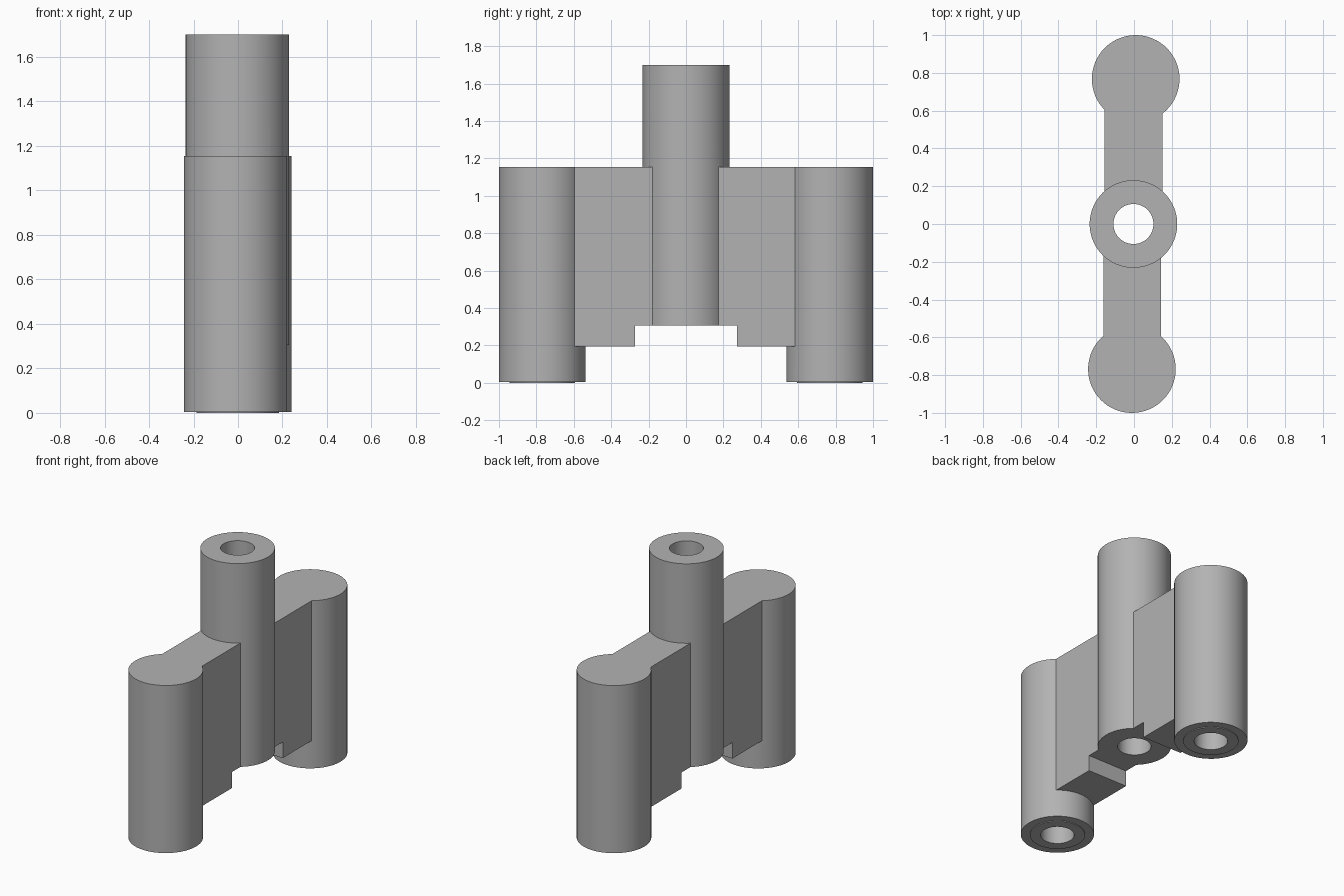
import bpy, bmesh, math
from mathutils import Vector

if "Cube" in bpy.data.objects:
    bpy.data.objects.remove(bpy.data.objects["Cube"], do_unlink=True)

grey = bpy.data.materials.new("plain_grey")
grey.use_nodes = True
colour = (0.45, 0.45, 0.45, 1)
grey.diffuse_color = colour
grey.node_tree.nodes["Principled BSDF"].inputs["Base Color"].default_value = colour

R, HOLE, TOP, ARCH = 0.232, 0.106, 1.155, 0.305


def finish(name, bm, location):
    bmesh.ops.remove_doubles(bm, verts=bm.verts, dist=1e-5)
    bmesh.ops.recalc_face_normals(bm, faces=bm.faces)
    mesh = bpy.data.meshes.new(name)
    bm.to_mesh(mesh)
    bm.free()
    mesh.materials.append(grey)
    obj = bpy.data.objects.new(name, mesh)
    obj.location = location
    bpy.context.collection.objects.link(obj)
    return obj


def lathe(name, profile, location, closed=False):
    """Turn an (r, z) profile around the vertical axis."""
    bm = bmesh.new()
    verts = [bm.verts.new((r, 0, z)) for r, z in profile]
    pairs = list(zip(verts, verts[1:]))
    if closed:
        pairs.append((verts[-1], verts[0]))
    edges = [bm.edges.new(p) for p in pairs]
    bmesh.ops.spin(bm, geom=verts + edges, cent=(0, 0, 0), axis=(0, 0, 1),
                   angle=math.tau, steps=64, use_merge=True)
    return finish(name, bm, location)


def web(name, side):
    """Stepped plate between the central tube and one end post."""
    outline = [(0.145, ARCH), (0.272, ARCH), (0.272, 0.195),
               (0.63, 0.195), (0.63, TOP), (0.145, TOP)]
    bm = bmesh.new()
    face = bm.faces.new([bm.verts.new((-0.153, side * y, z)) for y, z in outline])
    out = bmesh.ops.extrude_face_region(bm, geom=[face])
    moved = [v for v in out["geom"] if isinstance(v, bmesh.types.BMVert)]
    bmesh.ops.translate(bm, verts=moved, vec=Vector((0.306, 0, 0)))
    return finish(name, bm, (-0.006 + 0.003 * side, 0, 0))


# Central through-bored tube
body = lathe("bracket_body", [(R, ARCH), (R, 1.7), (HOLE, 1.7), (HOLE, ARCH)],
             (-0.003, 0, 0), closed=True)

# End posts with a blind bore and a shallow raised ring underneath
post_profile = [(0, 0.85), (HOLE, 0.85), (HOLE, 0), (0.175, 0), (0.175, 0.005),
                (R, 0.005), (R, TOP), (0, TOP)]
parts = []
for label, side in (("front", -1), ("back", 1)):
    parts.append(web(label + "_web", side))
    parts.append(lathe(label + "_post", post_profile,
                       (-0.001 + 0.01 * side, 0.768 * side, 0)))

# Fuse everything into one casting
for part in parts:
    mod = body.modifiers.new("join_" + part.name, "BOOLEAN")
    mod.operation = "UNION"
    mod.solver = "EXACT"
    mod.object = part
bpy.context.view_layer.update()
fused = bpy.data.meshes.new_from_object(
    body.evaluated_get(bpy.context.evaluated_depsgraph_get()))
body.modifiers.clear()
body.data = fused
for part in parts:
    bpy.data.objects.remove(part, do_unlink=True)

# Smooth barrels, sharp rims
bpy.ops.object.select_all(action="DESELECT")
body.select_set(True)
bpy.context.view_layer.objects.active = body
bpy.ops.object.shade_smooth_by_angle(angle=math.radians(30))
